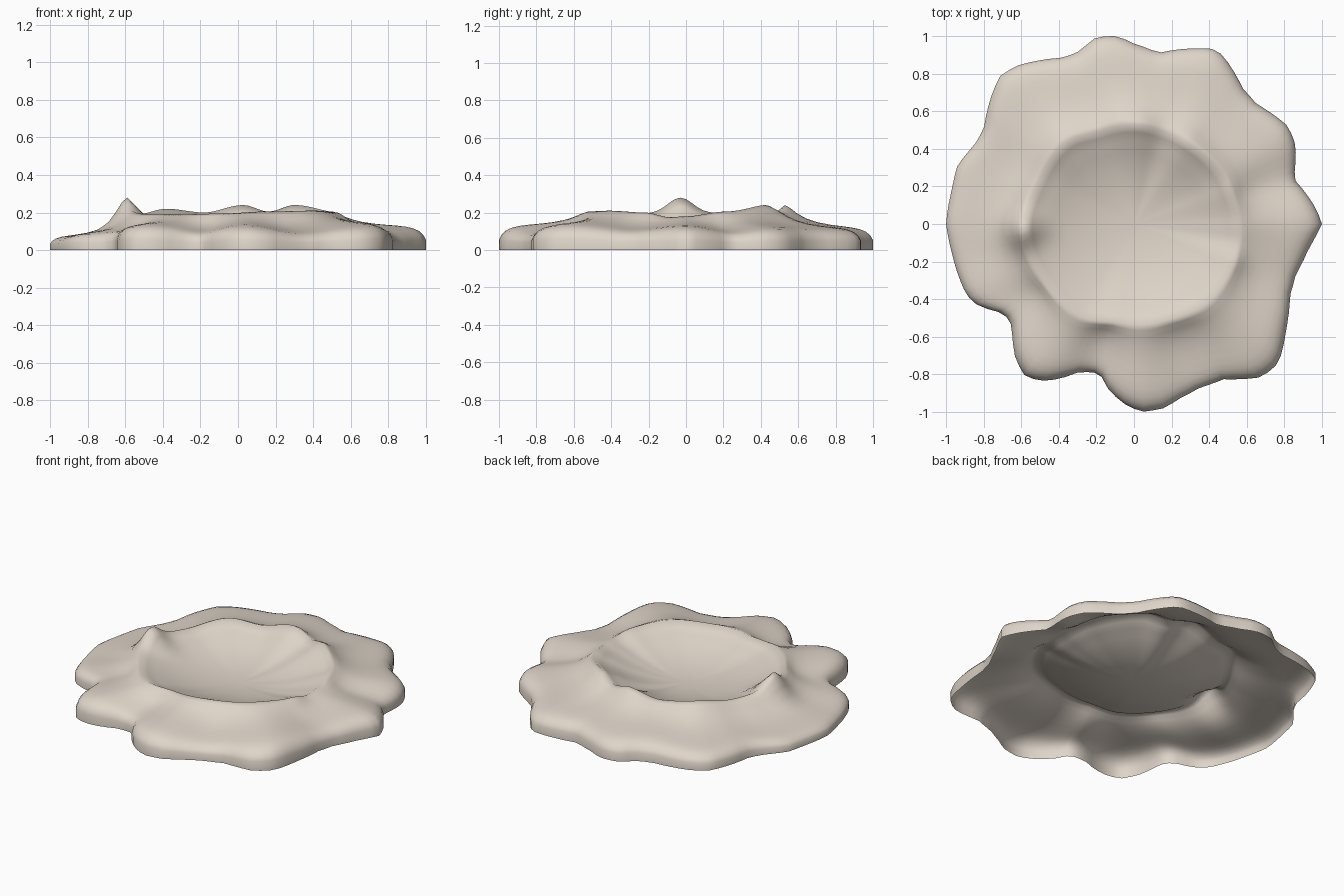
import bpy, bmesh, math

if "Cube" in bpy.data.objects:
    bpy.data.objects.remove(bpy.data.objects["Cube"])

N = 120  # segments around

# Lobed ground outline, anticlockwise (x, y)
OUTLINE = [(1, 0), (.97, .08), (.85, .24), (.86, .42), (.82, .52), (.65, .64), (.58, .72), (.50, .86),
           (.44, .93), (.36, .935), (.13, .91), (0, .96), (-.09, 1), (-.2, .995), (-.29, .92), (-.37, .885),
           (-.63, .84), (-.71, .79), (-.745, .72), (-.80, .50), (-.85, .42), (-.94, .31), (-.97, .18),
           (-1, 0), (-.97, -.15), (-.89, -.38), (-.83, -.435), (-.69, -.475), (-.65, -.54), (-.63, -.72),
           (-.58, -.81), (-.5, -.835), (-.4, -.825), (-.3, -.79), (-.22, -.785), (-.17, -.815),
           (-.13, -.89), (-.04, -.965), (.04, -1), (.16, -.98), (.24, -.93), (.35, -.87), (.48, -.825),
           (.68, -.815), (.77, -.74), (.81, -.56), (.83, -.38), (.86, -.27), (.93, -.13)]
# Crater rim: (angle, radius, height)
RIM = [(0, .55, .18), (22, .54, .205), (55, .52, .24), (72, .52, .205), (87, .53, .24), (110, .53, .20),
       (131, .57, .22), (155, .56, .195), (183, .59, .205), (215, .57, .19), (238, .57, .19),
       (262, .53, .195), (285, .54, .205), (315, .57, .21), (338, .57, .20), (351, .56, .175)]
# Outer shoulder height by angle
SHOULDER = [(0, .13), (17, .10), (30, .125), (60, .12), (100, .125), (140, .105), (165, .08),
            (190, .08), (205, .095), (237, .14), (255, .10), (272, .135), (292, .10), (318, .145), (340, .11)]


def ring_value(table, a, k, smooth=True):
    """Periodic interpolation of column k at angle a (degrees)."""
    t = table + [(table[0][0] + 360,) + tuple(table[0][1:])]
    if a < t[0][0]:
        a += 360
    for p, q in zip(t, t[1:]):
        if p[0] <= a <= q[0]:
            f = (a - p[0]) / (q[0] - p[0])
            if smooth:
                f = f * f * (3 - 2 * f)
            return p[k] + (q[k] - p[k]) * f
    return t[0][k]


edge = sorted((math.degrees(math.atan2(y, x)) % 360, math.hypot(x, y)) for x, y in OUTLINE)
# Profile rings: inside the bowl, then (fraction outward, share of rim rise, share of shoulder)
BOWL = [.15, .3, .45, .6, .72, .83, .92]
SKIRT = [(0, 1, 1), (.07, .86, 1), (.15, .62, 1), (.25, .40, 1), (.38, .22, 1), (.52, .10, 1), (.66, .03, .99),
         (.76, 0, .96), (.85, 0, .89), (.92, 0, .78), (.97, 0, .62), (1, 0, .42), (1, 0, 0)]
FLOOR = .073

bm = bmesh.new()
centre = bm.verts.new((0, -.02, FLOOR))
rings = [[] for _ in range(len(BOWL) + len(SKIRT))]
for i in range(N):
    a = 360 * i / N
    c, s = math.cos(math.radians(a)), math.sin(math.radians(a))
    rr, rz = ring_value(RIM, a, 1), ring_value(RIM, a, 2)
    ro, sh = ring_value(edge, a, 1, False), ring_value(SHOULDER, a, 1)
    pts = [(f * rr, FLOOR + (rz - FLOOR) * f ** 2.2 - .006 * (f > .9)) for f in BOWL]
    pts += [(rr + (ro - rr) * f, sh * k + (rz - sh) * w) for f, w, k in SKIRT]
    for n, (ring, (r, z)) in enumerate(zip(rings, pts)):
        x, y = r * c, r * s
        # Pointed peak on the left of the rim
        if n < len(rings) - 1:
            z += .075 * math.exp(-((x + .59) / .085) ** 2 - ((y + .03) / .09) ** 2)
        ring.append(bm.verts.new((x, y, z)))

# Skin the rings; underside stays open
for i in range(N):
    j = (i + 1) % N
    bm.faces.new((centre, rings[0][i], rings[0][j]))
    for p, q in zip(rings, rings[1:]):
        bm.faces.new((p[i], q[i], q[j], p[j]))
for f in bm.faces:
    f.smooth = True

mesh = bpy.data.meshes.new("crater")
bm.to_mesh(mesh)
bm.free()
crater = bpy.data.objects.new("crater", mesh)
bpy.context.collection.objects.link(crater)
mat = bpy.data.materials.new("pale stone")
mat.diffuse_color = (.74, .665, .585, 1)
mat.use_nodes = True
mat.node_tree.nodes["Principled BSDF"].inputs["Base Color"].default_value = mat.diffuse_color
mesh.materials.append(mat)
